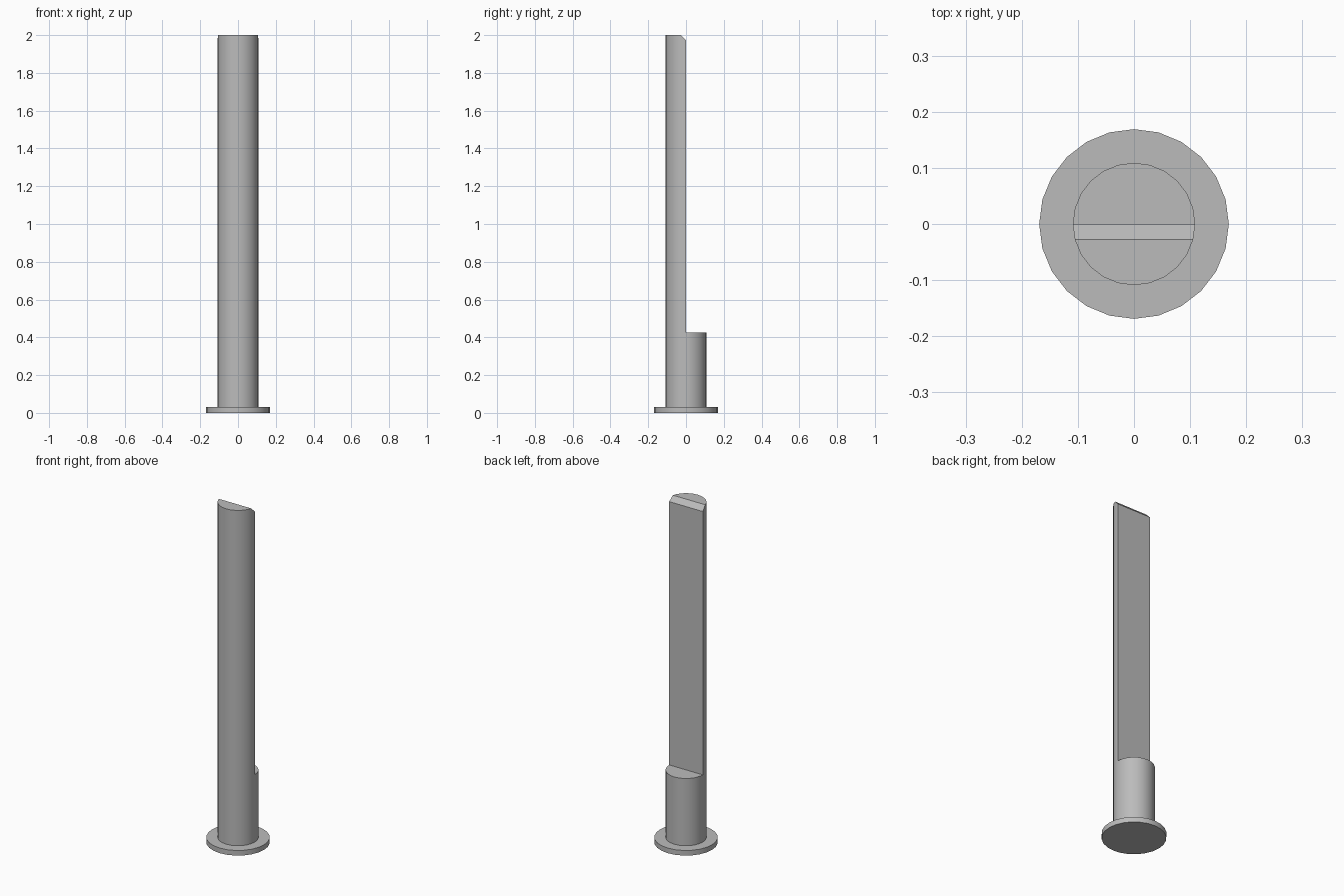
import bpy
import bmesh
import math

if "Cube" in bpy.data.objects:
    bpy.data.objects.remove(bpy.data.objects["Cube"])

SIDES = 24
PIN_R, FLANGE_R = 0.109, 0.169
FLANGE_H, STEP_Z, TOP_Z = 0.03, 0.425, 2.0
CHAMFER = 0.028

steel = bpy.data.materials.new("grey steel")
steel.use_nodes = True
grey = (0.5, 0.5, 0.5, 1)
steel.diffuse_color = grey
steel.node_tree.nodes["Principled BSDF"].inputs["Base Color"].default_value = grey


def revolve(bm, profile):
    """Spin a stepped (radius, z) profile into a capped solid."""
    rings = []
    for r, z in profile:
        angles = [2 * math.pi * i / SIDES for i in range(SIDES)]
        rings.append([bm.verts.new((r * math.cos(a), r * math.sin(a), z)) for a in angles])
    for low, high in zip(rings, rings[1:]):
        for i in range(SIDES):
            j = (i + 1) % SIDES
            bm.faces.new((low[i], low[j], high[j], high[i]))
    bm.faces.new(rings[0][::-1])
    bm.faces.new(rings[-1])


def make_object(name, bm):
    bmesh.ops.recalc_face_normals(bm, faces=bm.faces)
    mesh = bpy.data.meshes.new(name)
    bm.to_mesh(mesh)
    bm.free()
    obj = bpy.data.objects.new(name, mesh)
    bpy.context.collection.objects.link(obj)
    mesh.materials.append(steel)
    return obj


# Round pin with a flange at its foot
bm = bmesh.new()
revolve(bm, [(FLANGE_R, 0), (FLANGE_R, FLANGE_H), (PIN_R, FLANGE_H), (PIN_R, TOP_Z)])
pin = make_object("flanged_half_pin", bm)

# Cutter for the rear half and the chamfered top edge
bm = bmesh.new()
outline = [(0, STEP_Z), (0.3, STEP_Z), (0.3, TOP_Z + 0.1),
           (-CHAMFER - 0.1, TOP_Z + 0.1), (-CHAMFER, TOP_Z), (0, TOP_Z - CHAMFER)]
outline[3:4] = [(-2 * CHAMFER, TOP_Z + 0.1), (-2 * CHAMFER, TOP_Z + CHAMFER)]
face = bm.faces.new([bm.verts.new((-0.3, y, z)) for y, z in outline])
side = bmesh.ops.extrude_face_region(bm, geom=[face])
bmesh.ops.translate(bm, vec=(0.6, 0, 0),
                    verts=[v for v in side["geom"] if isinstance(v, bmesh.types.BMVert)])
cutter = make_object("half_cutter", bm)
cutter.hide_render = True

cut = pin.modifiers.new("half cut", 'BOOLEAN')
cut.operation = 'DIFFERENCE'
cut.solver = 'EXACT'
cut.object = cutter

bpy.ops.object.select_all(action='DESELECT')
pin.select_set(True)
bpy.context.view_layer.objects.active = pin
bpy.ops.object.modifier_apply(modifier=cut.name)
bpy.data.objects.remove(cutter)

# Round sides smooth, cut edges crisp
bpy.ops.object.shade_smooth_by_angle(angle=math.radians(30))
